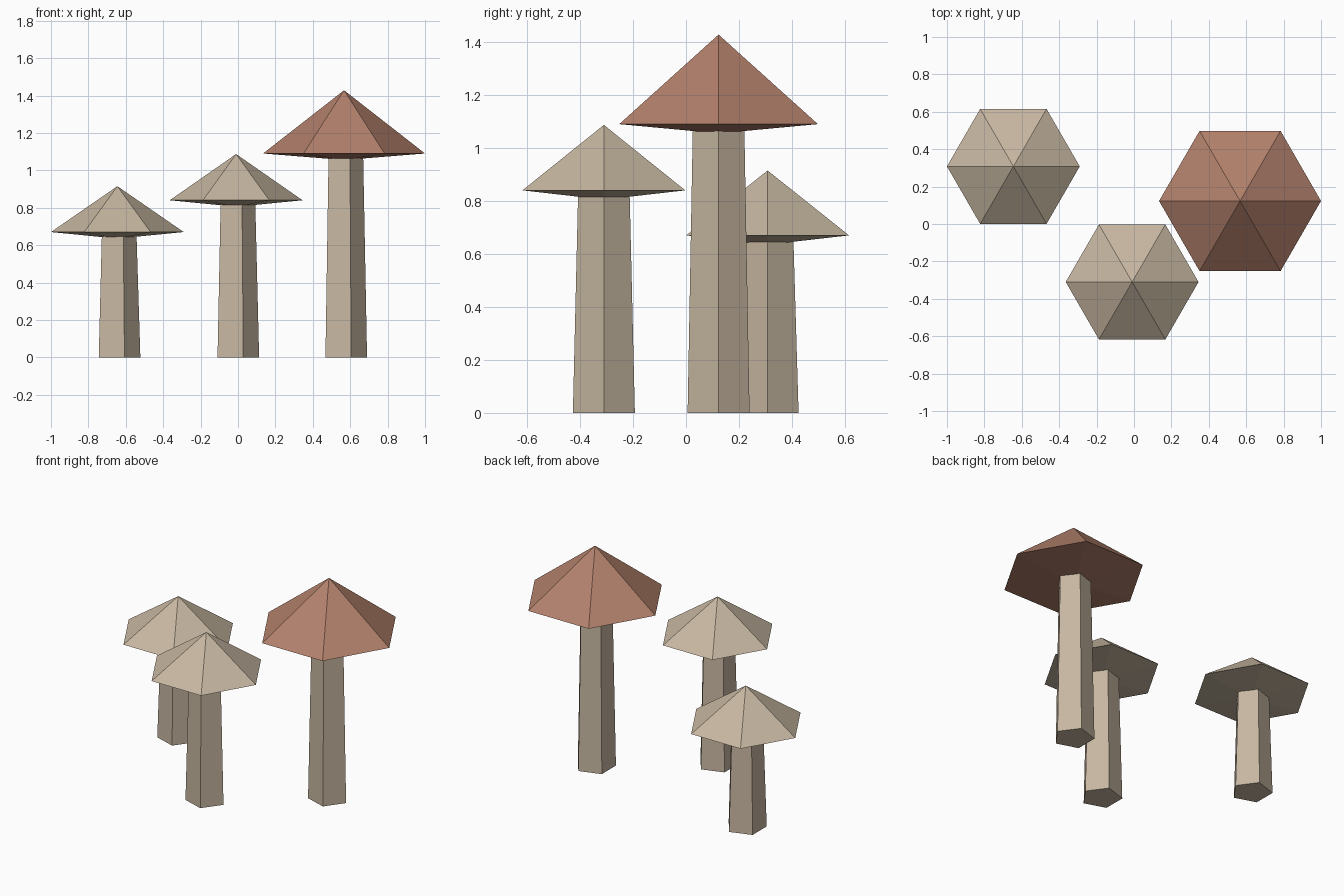
import bpy, bmesh, math

if "Cube" in bpy.data.objects:
    bpy.data.objects.remove(bpy.data.objects["Cube"])


def material(name, rgb):
    m = bpy.data.materials.new(name)
    lin = [((c / 255 + 0.055) / 1.055) ** 2.4 for c in rgb]
    m.diffuse_color = (*lin, 1)
    m.use_nodes = True
    m.node_tree.nodes["Principled BSDF"].inputs["Base Color"].default_value = m.diffuse_color
    return m


beige = material("beige", (199, 183, 161))
red = material("brick red", (179, 129, 108))


def ring(bm, n, r, z):
    return [bm.verts.new((r * math.cos(2 * math.pi * i / n),
                          r * math.sin(2 * math.pi * i / n), z)) for i in range(n)]


def finish(name, bm, loc, mat):
    bmesh.ops.recalc_face_normals(bm, faces=bm.faces)
    me = bpy.data.meshes.new(name)
    bm.to_mesh(me)
    bm.free()
    me.materials.append(mat)
    ob = bpy.data.objects.new(name, me)
    ob.location = (*loc, 0)
    bpy.context.collection.objects.link(ob)


def stem(name, loc, height):
    # tapered five-sided stalk
    bm = bmesh.new()
    low, top = ring(bm, 5, 0.123, 0), ring(bm, 5, 0.102, height)
    for i in range(5):
        j = (i + 1) % 5
        bm.faces.new((low[i], low[j], top[j], top[i]))
    bm.faces.new(low[::-1])
    bm.faces.new(top)
    finish(name, bm, loc, beige)


def cap(name, loc, radius, rim_z, peak_z, mat):
    # six-sided pyramid with a shallow cone underneath
    bm = bmesh.new()
    rim = ring(bm, 6, radius, rim_z)
    peak = bm.verts.new((0, 0, peak_z))
    under = bm.verts.new((0, 0, rim_z - 0.035))
    for i in range(6):
        j = (i + 1) % 6
        bm.faces.new((rim[i], rim[j], peak))
        bm.faces.new((rim[j], rim[i], under))
    finish(name, bm, loc, mat)


# name, position, cap radius, rim height, peak height, cap colour
for label, loc, r, rim_z, peak_z, mat in (
        ("short", (-0.645, 0.308), 0.355, 0.67, 0.915, beige),
        ("middle", (-0.01, -0.31), 0.355, 0.84, 1.087, beige),
        ("tall", (0.567, 0.123), 0.433, 1.09, 1.428, red)):
    stem(label + "_stem", loc, rim_z)
    cap(label + "_cap", loc, r, rim_z, peak_z, mat)
